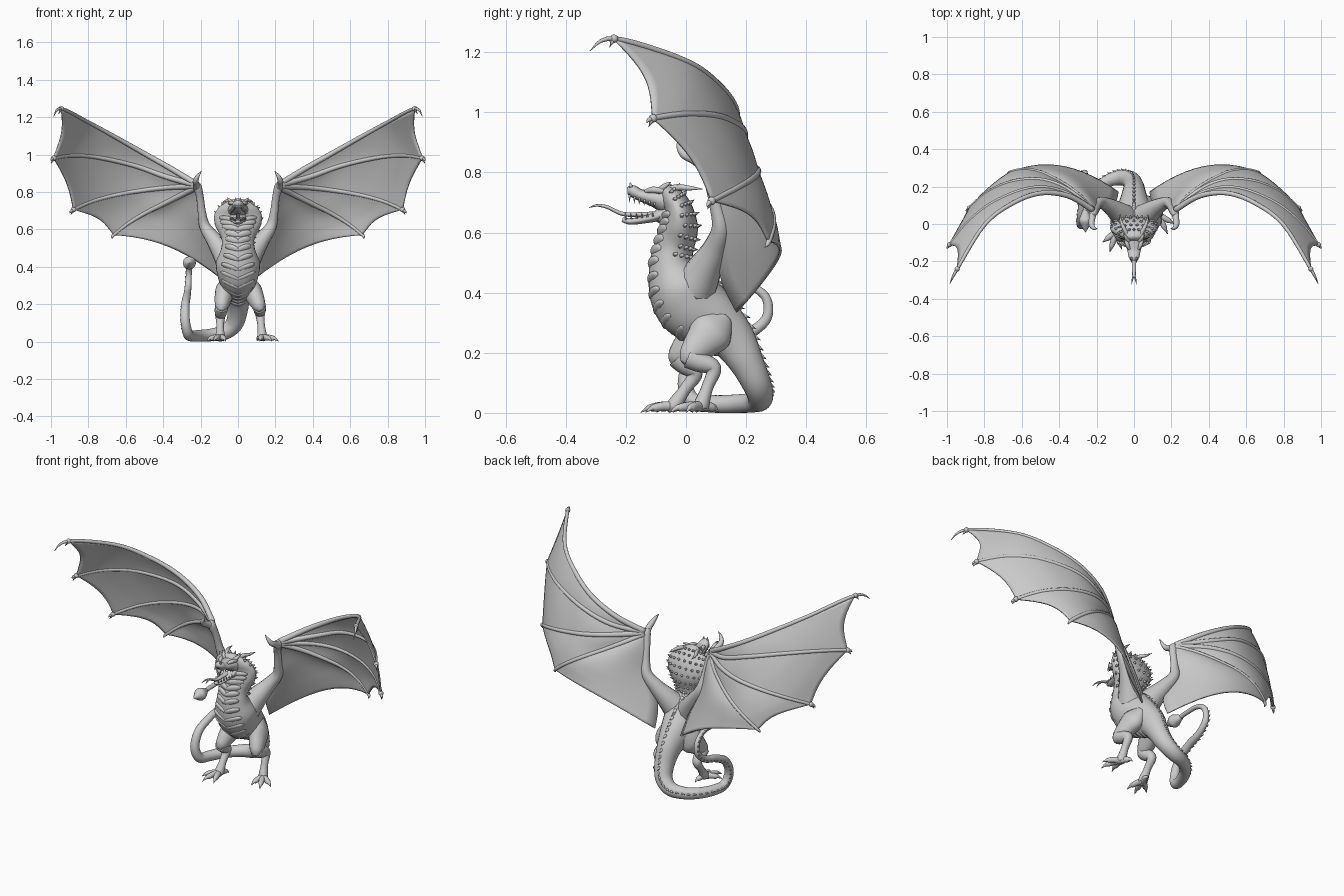
import bpy, bmesh, math
from mathutils import Vector, Matrix


def finish(name, bm):
    bmesh.ops.recalc_face_normals(bm, faces=bm.faces)
    me = bpy.data.meshes.new(name)
    bm.to_mesh(me)
    bm.free()
    me.polygons.foreach_set("use_smooth", [True] * len(me.polygons))
    ob = bpy.data.objects.new(name, me)
    bpy.context.collection.objects.link(ob)
    return ob


def spline(pts, n):
    """Catmull-Rom through tuples of any length."""
    p = [pts[0]] + list(pts) + [pts[-1]]
    out = []
    for i in range(1, len(p) - 2):
        for k in range(n):
            t = k / n
            out.append([0.5 * (2 * b + (c - a) * t + (2 * a - 5 * b + 4 * c - d) * t * t
                               + (3 * b - a - 3 * c + d) * t ** 3)
                        for a, b, c, d in zip(*p[i - 1:i + 3])])
    return out + [list(pts[-1])]


def tube(name, pts, n=6, sides=12, ref=(0, 0, 1)):
    """Swept ellipse; points are x, y, z, side radius[, normal radius]."""
    s = spline(pts, n)
    P = [Vector(q[:3]) for q in s]
    N, bm, rings, frames = Vector(ref), bmesh.new(), [], []
    for i, q in enumerate(s):
        T = (P[min(i + 1, len(P) - 1)] - P[max(i - 1, 0)]).normalized()
        N = (N - T * N.dot(T)).normalized()
        B = T.cross(N)
        rx, ry = max(q[3], .001), max(q[-1], .001)
        frames.append((P[i], T, N, B, rx, ry))
        rings.append([bm.verts.new(P[i] + B * rx * math.cos(a) + N * ry * math.sin(a))
                      for a in (2 * math.pi * k / sides for k in range(sides))])
    for r0, r1 in zip(rings, rings[1:]):
        for k in range(sides):
            j = (k + 1) % sides
            bm.faces.new((r0[k], r0[j], r1[j], r1[k]))
    bm.faces.new(rings[0])
    bm.faces.new(rings[-1])
    finish(name, bm)
    return frames


def spikes(name, items):
    """Cones given as base, direction, length, radius."""
    bm = bmesh.new()
    for pos, d, ln, r in items:
        d = Vector(d).normalized()
        m = Matrix.Translation(Vector(pos) + d * ln * .4) @ d.to_track_quat('Z', 'Y').to_matrix().to_4x4()
        bmesh.ops.create_cone(bm, cap_ends=True, segments=7, radius1=r, radius2=0, depth=ln, matrix=m)
    finish(name, bm)


def blobs(name, items):
    """Ellipsoids given as centre and three scaled axes."""
    bm = bmesh.new()
    for c, a, b, d in items:
        m = Matrix.Translation(c) @ Matrix((a, b, d)).transposed().to_4x4()
        bmesh.ops.create_uvsphere(bm, u_segments=16, v_segments=10, radius=1, matrix=m)
    finish(name, bm)


# Hooded neck, chest, rump and coiled tail in one sweep
body = tube("body_and_tail", [
    (0, -.08, .752, .03, .018), (0, -.05, .722, .095, .037), (0, -.025, .675, .127, .048),
    (0, -.022, .615, .12, .062), (0, -.04, .55, .088, .066), (0, -.048, .49, .092, .075),
    (0, -.025, .42, .118, .104), (0, .018, .36, .11, .118), (0, .09, .305, .088, .1),
    (0, .155, .245, .066, .076), (-.002, .203, .165, .054, .057), (-.02, .236, .095, .047, .048),
    (-.07, .248, .05, .04, .042), (-.14, .23, .036, .034, .034), (-.205, .175, .031, .031, .031),
    (-.25, .09, .03, .029, .029), (-.268, .02, .042, .027, .027), (-.282, -.002, .11, .025, .025),
    (-.282, .035, .19, .023, .023), (-.275, .12, .235, .021, .021), (-.27, .205, .262, .019, .019),
    (-.265, .268, .315, .017, .017), (-.262, .265, .385, .015, .015), (-.26, .205, .423, .013, .013),
    (-.26, .11, .425, .012, .012), (-.262, .055, .42, .012, .012)], n=6, sides=24, ref=(0, 1, 0))
tube("tail_blade", [(-.262, .075, .42, .012), (-.26, .04, .42, .028, .03), (-.26, .015, .42, .035, .037),
                    (-.26, -.015, .42, .02, .022), (-.26, -.045, .42, .001)])

# Spines down the back and tail, thorns over the hood
items = [(p + N * ry * .92, N * .6 + T, .014 + ry * .2, .004 + ry * .09)
         for i, (p, T, N, B, rx, ry) in enumerate(body) if i > 24 and i % 2 == 0 and i < 142]
spikes("back_spines", items)
items = []
for i in range(5, 27, 3):
    p, T, N, B, rx, ry = body[i]
    for k in range(9):
        a = math.radians(8 + 164 * (k + .5 * (i % 2)) / 9)
        o = B * math.cos(a) * rx + N * math.sin(a) * ry
        items.append((p + o * .97, o.normalized() + N * .5 - T * .4, .02, .009))
spikes("hood_thorns", items)

# Overlapping chevron belly plates, two halves each
plates = []
for i in range(14, 56, 3):
    p, T, N, B, rx, ry = body[i]
    for s in (-1, 1):
        a, b = -N * ry * .95 + T * .012, B * rx * .7 * s - N * ry * .66 - T * .01
        half = (b - a) * .5
        out = (-N * .8 + B * s * .5 + T * .5).normalized()
        plates.append((p + (a + b) * .5, half * 1.25, out * .014, half.cross(out).normalized() * .021))
blobs("belly_plates", plates)

# Head: skull, jaw, tongue
tube("skull", [(0, -.02, .695, .05, .03), (0, -.065, .705, .055, .042), (0, -.105, .714, .046, .03),
               (0, -.15, .724, .034, .02), (0, -.178, .738, .028, .02), (0, -.195, .738, .014, .012)], sides=16)
tube("lower_jaw", [(0, -.05, .675, .045, .025), (0, -.095, .655, .042, .018), (0, -.14, .643, .032, .013),
                   (0, -.185, .637, .023, .011), (0, -.212, .643, .01, .008)], sides=14)
tube("throat", [(0, -.04, .64, .06, .04), (0, -.08, .655, .045, .03), (0, -.11, .65, .025, .012)])
tube("tongue", [(0, -.08, .662, .016, .01), (0, -.15, .66, .014, .008), (0, -.21, .662, .012, .007),
                (0, -.26, .684, .01, .006), (0, -.285, .69, .009, .005)])
teeth = []
for s in (-1, 1):
    tube("tongue_fork", [(s * .004, -.28, .69, .005), (s * .009, -.3, .69, .004), (s * .013, -.322, .683, .001)], sides=8)
    tube("long_horn", [(s * .03, -.07, .735, .014), (s * .05, -.03, .75, .011), (s * .068, .01, .748, .008),
                       (s * .075, .055, .745, .001)])
    tube("brow_horn", [(s * .03, -.09, .735, .013), (s * .045, -.07, .755, .009), (s * .055, -.05, .768, .001)])
    tube("cheek_horn", [(s * .045, -.06, .69, .014), (s * .075, -.05, .69, .009), (s * .1, -.02, .70, .001)])
    tube("brow", [(s * .024, -.135, .737, .006), (s * .036, -.11, .742, .011), (s * .045, -.075, .738, .008)])
    for k in range(6):
        f = k / 5
        teeth.append(((s * (.04 - .021 * f), -.105 - .082 * f, .698 + .025 * f), (0, -.1, -1), .02 + .008 * f, .0045))
        teeth.append(((s * (.037 - .024 * f), -.11 - .09 * f, .655 - .01 * f), (0, -.1, 1), .018 + .006 * f, .004))
    teeth.append(((s * .012, -.183, .752), (0, -.2, 1), .02, .008))
spikes("teeth_and_nose_bumps", teeth)

# Wings: finger bones, arm, thumb and membrane, built for each side
fingers = [
    [(.22, .075, .84), (.35, .15, .92), (.5, .165, 1.005), (.65, .11, 1.09), (.8, -.005, 1.172), (.945, -.24, 1.245)],
    [(.22, .075, .835), (.38, .17, .88), (.55, .19, .94), (.75, .115, .985), (.89, .005, .995), (.985, -.11, .98)],
    [(.22, .075, .83), (.36, .185, .825), (.5, .235, .81), (.65, .225, .785), (.78, .17, .75), (.88, .085, .705)],
    [(.22, .075, .825), (.3, .155, .785), (.4, .225, .735), (.5, .275, .685), (.59, .29, .63), (.665, .275, .57)],
    [(.21, .075, .82), (.193, .09, .73), (.187, .115, .63), (.145, .11, .54), (.1, .12, .44), (.085, .17, .335)]]
claws = [(.985, -.32, 1.205), (1.0, -.13, .965), (.9, .07, .685), (.672, .262, .55)]
scallop = [.05, .05, .08, .05]
bulge = [.01, .01, .02, .085]
M = 12
for s in (-1, 1):
    side = "left" if s > 0 else "right"
    fl = [[(s * x, y, z) for x, y, z in f] for f in fingers]
    for f, c in zip(fl, claws):
        n = len(f)
        pts = [(*q, .016 - .007 * i / (n - 1)) for i, q in enumerate(f)]
        tube(side + "_wing_finger", pts + [(s * c[0], c[1], c[2], .001)], sides=10)
    spikes(side + "_finger_spurs", [(f[-1], (s * .4, -.4, -.8), .04, .012) for f in fl[:3]])
    blobs(side + "_wing_tip_knuckles", [(Vector(f[-1]), Vector((.014, 0, 0)), Vector((0, .014, 0)), Vector((0, 0, .014)))
                                        for f in fl[:3]])
    tube(side + "_wing_arm", [(s * .045, .03, .42, .075), (s * .08, .06, .475, .06), (s * .13, .095, .545, .042),
                              (s * .177, .115, .615, .03), (s * .193, .1, .69, .022), (s * .203, .08, .77, .02),
                              (s * .218, .06, .83, .023), (s * .225, .055, .85, .012)])
    tube(side + "_thumb_claw", [(s * .22, .06, .825, .022), (s * .225, .025, .845, .017), (s * .226, -.005, .86, .015),
                                (s * .215, -.022, .885, .01), (s * .195, -.025, .912, .001)])
    curves = [[Vector(q) for q in spline(f, 20)] for f in fl]
    bm, rows = bmesh.new(), []
    for a, b, d, g in zip(curves, curves[1:], scallop, bulge):
        for k in range(M + (b is curves[-1])):
            u = k / M
            w = 4 * u * (1 - u)
            row = []
            for j in range(31):
                v = j / 30 * 100 * (1 - d * w)
                i = min(int(v), 99)
                pa, pb = a[i].lerp(a[i + 1], v - i), b[i].lerp(b[i + 1], v - i)
                q = pa.lerp(pb, u)
                q.y += g * w * j / 30
                q.z += .04 * w * j / 30 if g > .05 else 0
                row.append(bm.verts.new(q))
            rows.append(row)
    for r0, r1 in zip(rows, rows[1:]):
        for j in range(30):
            bm.faces.new((r0[j], r0[j + 1], r1[j + 1], r1[j]))
    mod = finish(side + "_wing_membrane", bm).modifiers.new("thickness", 'SOLIDIFY')
    mod.thickness, mod.offset = .009, 0

# Legs: one planted forward, the other further back
for side, hip, knee, ankle, foot, turn in (
        ("left", (.075, .09, .275), (.115, .008, .185), (.118, .092, .148), (.13, .05, .022), .45),
        ("right", (-.07, .065, .275), (-.088, -.03, .185), (-.095, .03, .13), (-.095, -.04, .022), -.3)):
    H, K, A, F = map(Vector, (hip, knee, ankle, foot))
    tube(side + "_thigh", [(*(H + (H - K) * .5), .03, .02), (*H, .072, .048), (*H.lerp(K, .5), .058, .046),
                           (*K, .036, .033), (*(K + (K - H) * .2), .012, .012)], ref=(1, 0, 0), sides=16)
    tube(side + "_shin", [(*K, .036), (*K.lerp(A, .4), .034), (*A, .026), (*A.lerp(F, .5), .02), (*F, .026),
                          (*(F - Vector((0, 0, .014))), .014)])
    for ang, ln in ((-.6, .085), (0, .105), (.6, .09), (math.pi, .06)):
        d = Vector((math.sin(ang + turn), -math.cos(ang + turn), 0))
        tube(side + "_toe", [(*F, .018), (*(F + d * ln * .4), .016), (F.x + d.x * ln * .7, F.y + d.y * ln * .7, .018, .014),
                             (F.x + d.x * ln * .85, F.y + d.y * ln * .85, .016, .009),
                             (F.x + d.x * ln * 1.1, F.y + d.y * ln * 1.1, .002, .001)], sides=10)
